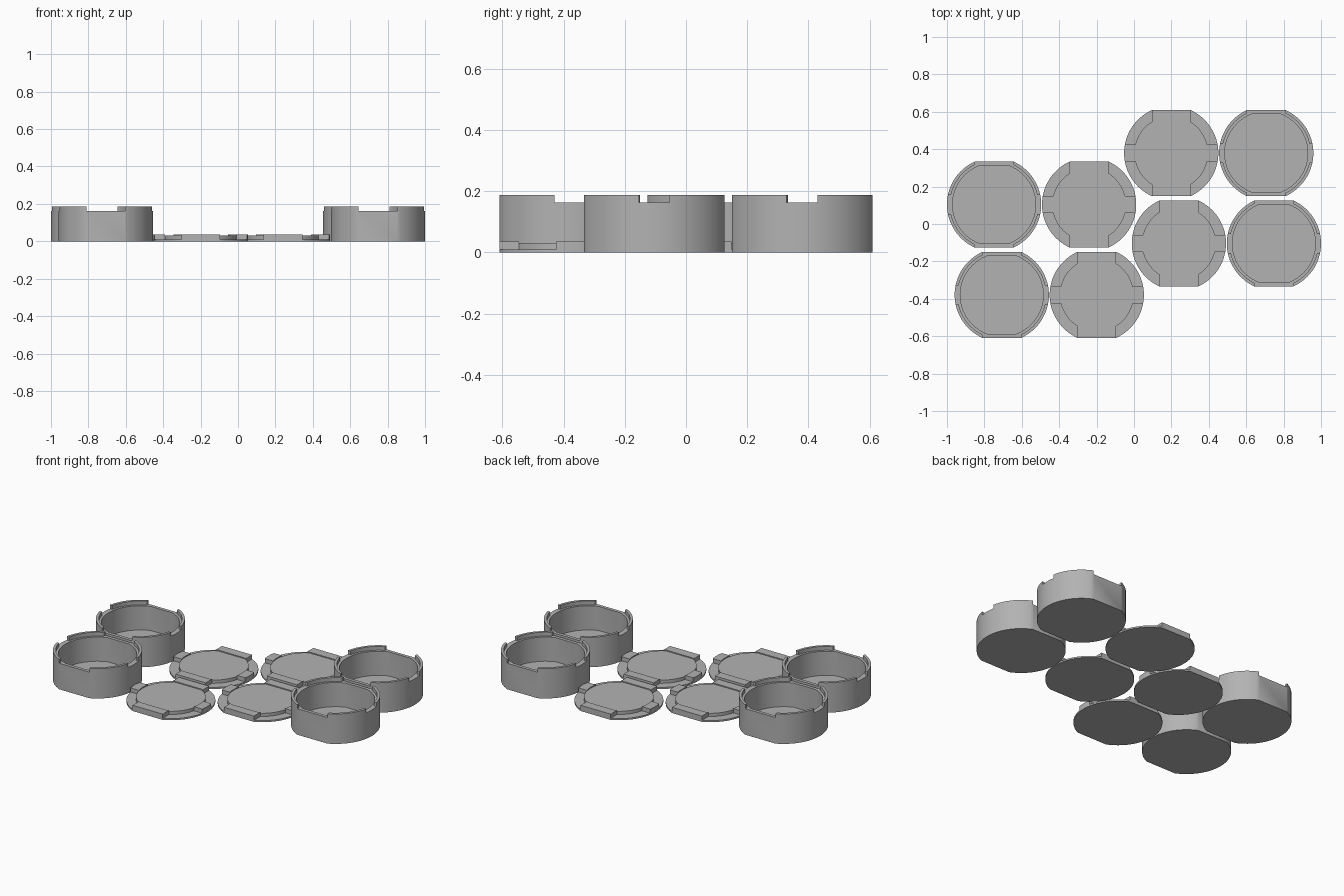
import bpy, bmesh, math
from mathutils import Matrix

cube = bpy.data.objects.get("Cube")
if cube:
    bpy.data.objects.remove(cube, do_unlink=True)

R, FLAT = 0.252, 0.2295          # outer radius and half depth across the flats
TAB_X, TAB_Y = 0.104, 0.05       # half widths of the tabs and notches

grey = bpy.data.materials.new("plain grey")
grey.use_nodes = True
grey.diffuse_color = (0.45, 0.45, 0.45, 1)
grey.node_tree.nodes["Principled BSDF"].inputs["Base Color"].default_value = (0.45, 0.45, 0.45, 1)


def add_object(name, bm):
    bmesh.ops.recalc_face_normals(bm, faces=bm.faces)
    mesh = bpy.data.meshes.new(name)
    bm.to_mesh(mesh)
    bm.free()
    mesh.materials.append(grey)
    obj = bpy.data.objects.new(name, mesh)
    bpy.context.collection.objects.link(obj)
    return obj


def disc(name, r, flat, z0, z1):
    """Round prism trimmed flat at front and back."""
    flat = min(flat, r)
    a = math.asin(flat / r)
    n = 32
    angles = [-a + 2 * a * i / n for i in range(n + 1)]
    pts = [(r * math.cos(t), r * math.sin(t)) for t in angles]
    pts += [(-x, -y) for x, y in pts]
    bm = bmesh.new()
    face = bm.faces.new([bm.verts.new((x, y, z0)) for x, y in pts])
    bmesh.ops.remove_doubles(bm, verts=bm.verts, dist=1e-5)
    ext = bmesh.ops.extrude_face_region(bm, geom=list(bm.faces))
    top = [g for g in ext["geom"] if isinstance(g, bmesh.types.BMVert)]
    bmesh.ops.translate(bm, verts=top, vec=(0, 0, z1 - z0))
    return add_object(name, bm)


def block(name, sx, sy, z0, z1):
    """Centred block given by half sizes."""
    bm = bmesh.new()
    bmesh.ops.create_cube(bm, size=2, matrix=Matrix.Translation((0, 0, (z0 + z1) / 2))
                          @ Matrix.Diagonal((sx, sy, (z1 - z0) / 2, 1)))
    return add_object(name, bm)


def combine(obj, tool, operation):
    """Apply a boolean and discard the tool."""
    mod = obj.modifiers.new("cut", "BOOLEAN")
    mod.object, mod.operation, mod.solver = tool, operation, "EXACT"
    deps = bpy.context.evaluated_depsgraph_get()
    obj.data = bpy.data.meshes.new_from_object(obj.evaluated_get(deps))
    obj.modifiers.clear()
    bpy.data.objects.remove(tool, do_unlink=True)
    return obj


# Box: trimmed shell, stepped rim and four notches
box = disc("box", R, FLAT, 0, 0.187)
for tool in (disc("cavity", 0.222, 0.209, 0.012, 0.3),
             disc("rim_step", 0.236, 0.215, 0.163, 0.3),
             block("front_notches", TAB_X, 0.4, 0.163, 0.3),
             block("side_notches", 0.4, TAB_Y, 0.163, 0.3)):
    combine(box, tool, "DIFFERENCE")

# Lid: thin flange, raised plug and four taller tabs reaching the edge
tabs = block("tabs", TAB_X, 0.4, 0.005, 0.036)
combine(tabs, block("side_tabs", 0.4, TAB_Y - 0.005, 0.005, 0.036), "UNION")
combine(tabs, disc("trim", R, FLAT, 0, 0.1), "INTERSECT")
combine(tabs, disc("middle", 0.196, 0.172, 0, 0.1), "DIFFERENCE")
lid = disc("lid", R, FLAT, 0, 0.01)
combine(lid, disc("plug", 0.197, 0.174, 0.005, 0.03), "UNION")
combine(lid, tabs, "UNION")

# Two staggered pairs on each side, the right half being the left one turned round
rows = [(-0.748, 0.104, "middle"), (-0.707, -0.379, "outer")]
for part, shift in ((box, 0), (lid, 0.508)):
    for x, y, row in rows:
        for sign, side in ((1, "right"), (-1, "left")):
            obj = bpy.data.objects.new(f"{side}_{row}_{part.name}", part.data)
            obj.location = (sign * (x + shift), sign * y, 0)
            bpy.context.collection.objects.link(obj)
            bpy.ops.object.select_all(action="DESELECT")
            obj.select_set(True)
            bpy.context.view_layer.objects.active = obj
            bpy.ops.object.shade_smooth_by_angle(angle=math.radians(30))
for part in (box, lid):
    bpy.data.objects.remove(part, do_unlink=True)
